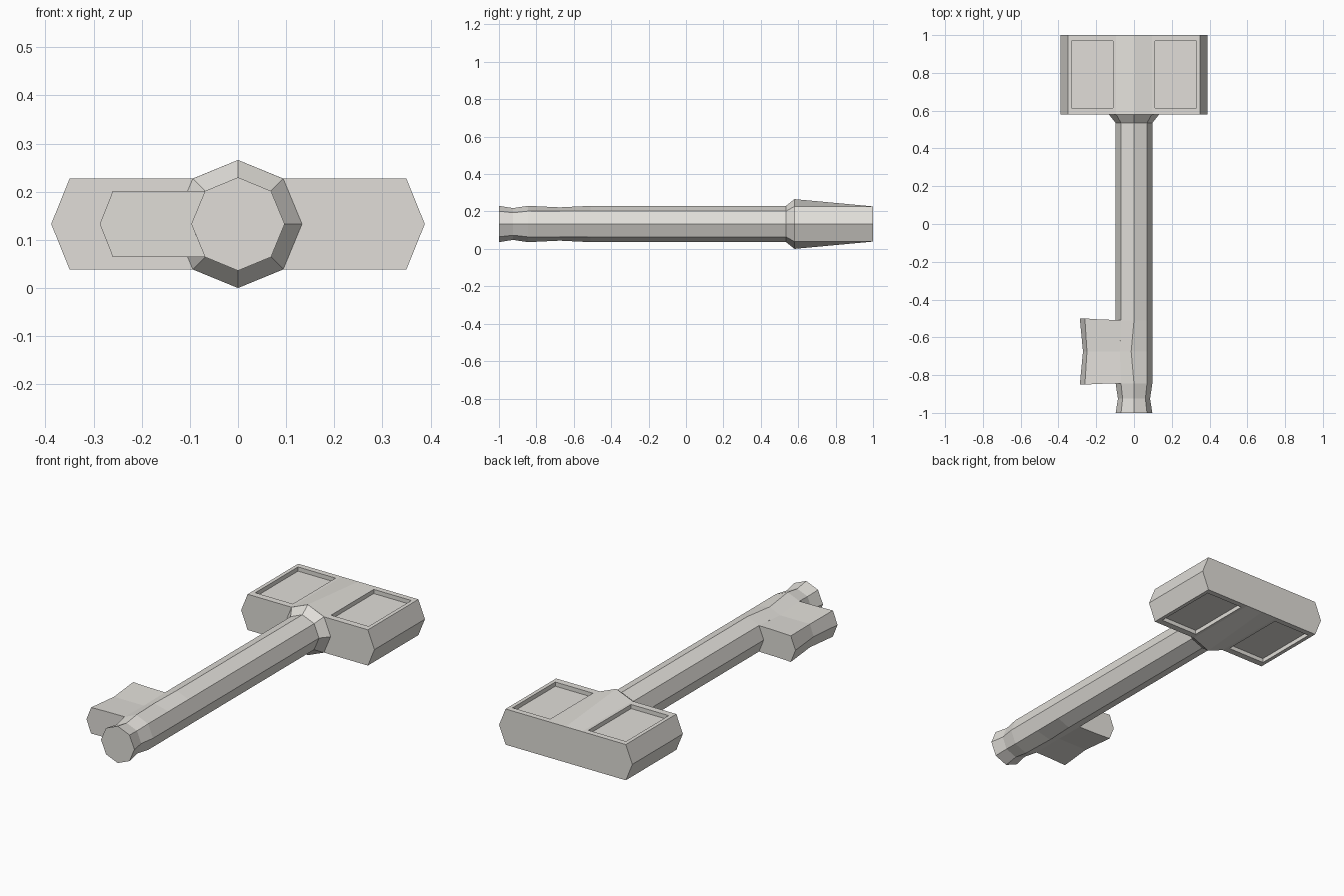
import bpy, bmesh, math

if "Cube" in bpy.data.objects:
    bpy.data.objects.remove(bpy.data.objects["Cube"])

ZC = 0.133  # height of the key's axis

mat = bpy.data.materials.new("pale_warm_grey")
mat.diffuse_color = (0.75, 0.73, 0.69, 1)
mat.use_nodes = True
mat.node_tree.nodes["Principled BSDF"].inputs["Base Color"].default_value = mat.diffuse_color


def loft(name, rings, edit=None):
    """Skin closed rings of (x, y, z) points, z measured from the axis."""
    bm = bmesh.new()
    vs = [[bm.verts.new((x, y, z + ZC)) for x, y, z in r] for r in rings]
    for a, b in zip(vs, vs[1:]):
        n = len(a)
        for i in range(n):
            j = (i + 1) % n
            bm.faces.new((a[i], a[j], b[j], b[i]))
    bm.faces.new(vs[0])
    bm.faces.new(vs[-1])
    bmesh.ops.recalc_face_normals(bm, faces=bm.faces)
    if edit:
        edit(bm)
    me = bpy.data.meshes.new(name)
    bm.to_mesh(me)
    bm.free()
    me.materials.append(mat)
    ob = bpy.data.objects.new(name, me)
    bpy.context.collection.objects.link(ob)
    return ob


def octagon(y, r):
    return [(r * math.cos(i * math.pi / 4), y, r * math.sin(i * math.pi / 4))
            for i in range(8)]


# Shaft with grooved tip, dip beside the bit, and flared collar
waist = octagon(-0.675, 0.097)
waist[2], waist[6] = (-0.015, -0.675, 0.089), (-0.015, -0.675, -0.089)
waist[3], waist[5] = (-0.075, -0.675, 0.061), (-0.075, -0.675, -0.061)
loft("shaft", [octagon(-1, 0.097), octagon(-0.925, 0.085), octagon(-0.845, 0.097),
               waist, octagon(-0.51, 0.097), octagon(0.535, 0.097),
               octagon(0.58, 0.133)])


# Bit: hexagonal-edged tooth with a pinched middle
def bit_ring(y, lean, tip, edge, h):
    top = [(0, y - lean, h), (-0.17, y - lean * 0.6, h), (edge, y, h)]
    return top + [(tip, y, 0)] + [(x, yy, -z) for x, yy, z in reversed(top)]


loft("bit", [bit_ring(-0.85, -0.007, -0.287, -0.26, 0.0686),
             bit_ring(-0.675, 0, -0.27, -0.249, 0.061),
             bit_ring(-0.5, 0.01, -0.287, -0.26, 0.0686)])


# Head: wide handle whose central ridge fades towards the back
def head_ring(y, ridge):
    h = 0.094
    top = [(0.35, y, h), (0.095, y, h), (0, y, ridge), (-0.095, y, h), (-0.35, y, h)]
    return ([(0.388, y, 0)] + top + [(-0.388, y, 0)]
            + [(x, yy, -z) for x, yy, z in reversed(top)])


def recess_panels(bm):
    faces = [f for f in bm.faces
             if abs(f.normal.z) > 0.99 and abs(f.calc_center_median().x) > 0.15]
    bmesh.ops.inset_individual(bm, faces=faces, thickness=0.018, depth=0)
    for f in faces:
        for v in f.verts:
            v.co.y = 0.97 if v.co.y > 0.79 else 0.615
            v.co.x = math.copysign(0.33 if abs(v.co.x) > 0.22 else 0.111, v.co.x)
    bmesh.ops.inset_individual(bm, faces=faces, thickness=0, depth=-0.022)


loft("head", [head_ring(0.58, 0.133), head_ring(1.0, 0.094)], recess_panels)
